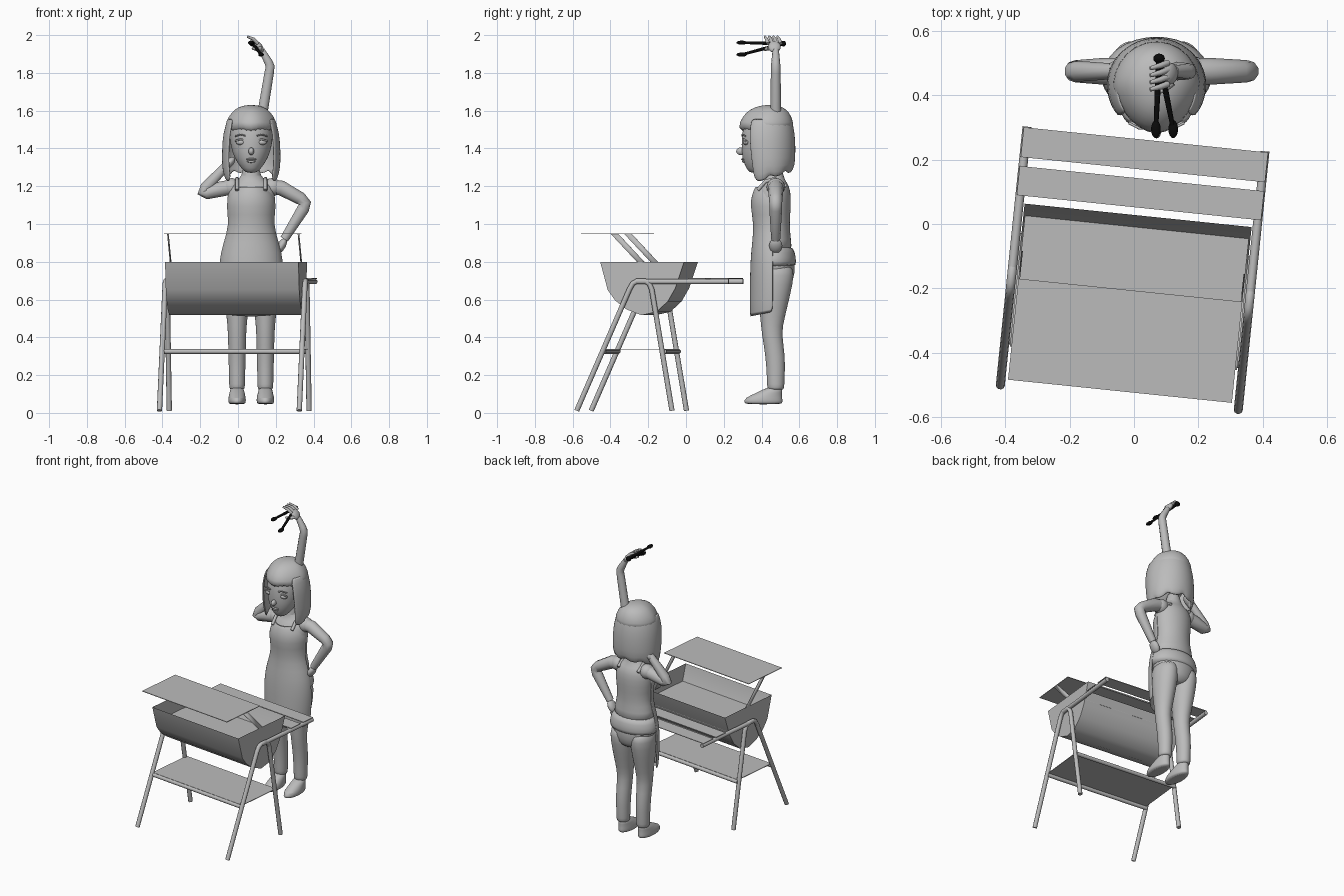
import bpy, bmesh
from math import sin, cos, radians
from mathutils import Matrix, Vector

cube = bpy.data.objects.get("Cube")
if cube:
    bpy.data.objects.remove(cube)


def material(name, value):
    mat = bpy.data.materials.new(name)
    mat.use_nodes = True
    colour = (value, value, value, 1)
    mat.diffuse_color = colour
    mat.node_tree.nodes["Principled BSDF"].inputs["Base Color"].default_value = colour
    return mat


GREY = material("plain grey", 0.5)
BLACK = material("tong black", 0.003)
CX, CY = 0.07, 0.47  # centre of the standing figure
GRILL = Matrix.Translation((0.01, 0, 0)) @ Matrix.Rotation(radians(-5.9), 4, "Z")


def finish(obj, mat=GREY, matrix=None, subdivide=False, thickness=0):
    if matrix:
        obj.data.transform(matrix)
    obj.data.materials.clear()
    obj.data.materials.append(mat)
    bpy.ops.object.select_all(action="DESELECT")
    bpy.context.view_layer.objects.active = obj
    obj.select_set(True)
    bpy.ops.object.shade_smooth_by_angle(angle=radians(50))
    if thickness:
        obj.modifiers.new("thickness", "SOLIDIFY").thickness = thickness
    if subdivide:
        obj.modifiers.new("rounding", "SUBSURF").levels = 1
    return obj


def from_bmesh(name, bm, **options):
    bmesh.ops.recalc_face_normals(bm, faces=bm.faces)
    mesh = bpy.data.meshes.new(name)
    bm.to_mesh(mesh)
    bm.free()
    obj = bpy.data.objects.new(name, mesh)
    bpy.context.collection.objects.link(obj)
    return finish(obj, **options)


def box(name, low, high, **options):
    low, high = Vector(low), Vector(high)
    bm = bmesh.new()
    bmesh.ops.create_cube(bm, size=1)
    for v in bm.verts:
        v.co = (low + high) / 2 + v.co * (high - low)
    return from_bmesh(name, bm, **options)


def ball(name, centre, size, mat=GREY, tilt=0):
    bm = bmesh.new()
    bmesh.ops.create_uvsphere(bm, u_segments=16, v_segments=10, radius=1)
    bm.transform(Matrix.Translation(centre) @ Matrix.Rotation(radians(tilt), 4, "Y")
                 @ Matrix.Diagonal((*size, 1)))
    return from_bmesh(name, bm, mat=mat)


def tube(name, points, radii, **options):
    curve = bpy.data.curves.new(name, "CURVE")
    curve.dimensions = "3D"
    curve.bevel_depth = 1
    curve.bevel_resolution = 3
    curve.use_fill_caps = True
    spline = curve.splines.new("POLY")
    spline.points.add(len(points) - 1)
    for i, (p, co) in enumerate(zip(spline.points, points)):
        p.co = (*co, 1)
        p.radius = radii[i] if isinstance(radii, (list, tuple)) else radii
    obj = bpy.data.objects.new(name, curve)
    bpy.context.collection.objects.link(obj)
    bpy.ops.object.select_all(action="DESELECT")
    bpy.context.view_layer.objects.active = obj
    obj.select_set(True)
    bpy.ops.object.convert(target="MESH")
    return finish(bpy.context.view_layer.objects.active, **options)


def loft(name, rings, x=CX, start=0, end=360, taper=0, tilt=0, jag=0, thickness=0):
    """Join elliptical rings (z, y centre, x radius, y radius); tilt and jag shape the last ring."""
    closed, seg, rows = end - start == 360, 24, []
    bm = bmesh.new()
    for k, (z, cy, rx, ry) in enumerate(rings):
        last, row = k == len(rings) - 1, []
        for i in range(seg + (not closed)):
            a = radians(start + (end - start) * i / seg)
            dz = last * (tilt * sin(a) + jag * (i % 4 == 0))
            row.append(bm.verts.new((x + rx * cos(a) * (1 - taper * max(0, -sin(a))),
                                     cy + ry * sin(a), z + dz)))
        rows.append(row)
    for low, high in zip(rows, rows[1:]):
        for i in range(seg if closed else len(low) - 1):
            j = (i + 1) % len(low)
            bm.faces.new((low[i], low[j], high[j], high[i]))
    if closed:
        bm.faces.new(rows[0])
        bm.faces.new(rows[-1])
    return from_bmesh(name, bm, subdivide=True, thickness=thickness)


# Grill trough: open half-barrel with flat ends
profile = [(-.42, .8), (-.38, .65), (-.34, .595), (-.28, .548), (-.2, .517),
           (-.12, .535), (-.06, .59), (-.02, .66), (.027, .8)]
bm = bmesh.new()
ends = [[bm.verts.new((u, v, z)) for v, z in profile] for u in (-.355, .355)]
for i in range(len(profile) - 1):
    bm.faces.new((ends[0][i], ends[0][i + 1], ends[1][i + 1], ends[1][i]))
for end in ends:
    bm.faces.new(end)
from_bmesh("grill_trough", bm, matrix=GRILL)

# Flat plates: cooking surface, raised rack, lower shelf and two rear slats
for name, half, front, back, z in (
        ("cooking_surface", .35, -.385, -.01, .69), ("raised_rack", .35, -.523, -.207, .948),
        ("lower_shelf", .37, -.4, -.08, .337), ("rear_slat_outer", .382, .17, .263, .712),
        ("rear_slat_inner", .382, .051, .142, .712)):
    box(name, (-half, front, z - .002), (half, back, z + .002), matrix=GRILL)

# Bent tube legs, handle bars and rack supports at both ends
arch = [(-.543, .012), (-.262, .655), (-.245, .685), (-.222, .698),
        (-.18, .698), (-.158, .685), (-.144, .655), (-.036, .012)]
for side, label in ((-1, "right"), (1, "left")):
    u = side * .372
    tube(label + "_leg_frame", [(u, v, z) for v, z in arch], .014, matrix=GRILL)
    tube(label + "_handle_bar", [(u, -.22, .695), (u, .266, .695)], .014, matrix=GRILL)
    bm = bmesh.new()
    bm.faces.new([bm.verts.new((side * .35, v, z)) for v, z in
                  ((-.365, .948), (-.325, .948), (-.12, .73), (-.16, .73))])
    from_bmesh(label + "_rack_support", bm, matrix=GRILL, thickness=.005)
for v, label in ((-.4, "front"), (-.078, "back")):
    tube(label + "_shelf_rail", [(-.372, v, .325), (.372, v, .325)], .013, matrix=GRILL)

# Trousers, feet
loft("pelvis", [(.66, .47, .07, .07), (.7, .47, .125, .1), (.78, .47, .155, .112),
                (.88, .46, .14, .1)])
for side, label in ((-1, "right"), (1, "left")):
    x = CX + side * .075
    loft(label + "_leg", [(.12, .475, .034, .036), (.13, .475, .042, .046), (.17, .475, .042, .046),
                          (.3, .475, .046, .053), (.42, .452, .048, .052), (.5, .458, .054, .064),
                          (.62, .465, .071, .086), (.74, .475, .078, .103), (.79, .475, .06, .08)], x)
    loft(label + "_foot", [(.045, .41, .04, .095), (.055, .41, .047, .103), (.08, .41, .047, .1),
                           (.105, .44, .04, .068), (.14, .475, .034, .038)], x)

# Torso, shirt hem and neck
loft("torso", [(.84, .46, .15, .11), (.92, .46, .135, .095), (1, .46, .112, .088),
               (1.1, .455, .13, .102), (1.18, .465, .125, .09), (1.22, .47, .1, .065),
               (1.245, .47, .045, .045), (1.34, .46, .042, .045)])
loft("shirt_hem", [(.765, .465, .166, .117), (.8, .465, .17, .12), (.85, .463, .158, .115),
                   (.89, .46, .143, .102)])

# Apron wrapped round the front half, with shoulder straps
loft("apron", [(1.2, .46, .085, .092), (1.16, .46, .12, .11), (1.1, .46, .135, .122),
               (1, .46, .115, .1), (.9, .46, .148, .11), (.8, .46, .173, .12),
               (.65, .46, .172, .122), (.53, .46, .16, .122)],
     start=180, end=360, tilt=.025, thickness=.006)
for side in (-1, 1):
    tube("apron_strap", [(CX + side * .075, y, z) for y, z in
                         ((.38, 1.18), (.42, 1.225), (CY, 1.24), (.53, 1.2))], .01)

# Head and face
loft("head", [(1.27, .365, .025, .025), (1.29, .375, .05, .055), (1.35, .4, .092, .105),
              (1.42, .42, .112, .127), (1.5, .425, .118, .13), (1.58, .43, .09, .1),
              (1.61, .44, .04, .05)])
ball("nose", (CX, .29, 1.385), (.015, .024, .02))
ball("upper_lip", (CX, .302, 1.343), (.028, .01, .006))
ball("lower_lip", (CX, .306, 1.331), (.022, .01, .007))
for side, label in ((-1, "right"), (1, "left")):
    x = CX + side * .055
    ball(label + "_eye", (x, .318, 1.432), (.027, .016, .014))
    tube(label + "_eyelid", [(x + d, .306 + abs(d) / 3, 1.449 - abs(d) / 3)
                             for d in (-.03, -.015, 0, .015, .03)], .005)
    tube(label + "_eyebrow", [(x - side * .025, .297, 1.467), (x, .298, 1.474),
                              (x + side * .03, .314, 1.465)], .004)

# Bobbed hair: crown with fringe, and a curtain open at the face
loft("hair_crown", [(1.63, .44, .02, .02), (1.622, .44, .065, .07), (1.595, .433, .105, .115),
                    (1.54, .425, .138, .145), (1.475, .425, .148, .153)], taper=.22, jag=.02)
loft("hair_curtain", [(1.56, .425, .125, .135), (1.48, .425, .15, .152), (1.4, .43, .155, .151),
                      (1.3, .435, .157, .142), (1.235, .435, .14, .125)],
     start=-38, end=218, tilt=.035, jag=.025, thickness=.012)


# Arms: hip arm, bent arm at the head, and the raised arm
def arm(name, path, radii):
    tube(name, [(x, CY + .005, z) for x, z in path], radii)


arm("left_arm", [(.15, 1.2), (.23, 1.19), (.33, 1.135), (.355, 1.11), (.345, 1.08), (.245, .92)],
    [.042, .042, .036, .034, .034, .024])
ball("left_hand", (.23, .475, .885), (.022, .035, .045), tilt=30)
arm("right_arm", [(-.01, 1.2), (-.09, 1.185), (-.165, 1.165), (-.185, 1.17), (-.17, 1.195), (-.06, 1.31)],
    [.042, .042, .036, .034, .032, .024])
ball("right_hand", (-.05, .475, 1.32), (.022, .035, .045), tilt=45)
for x, label in ((-.035, "right"), (.18, "left")):
    ball(label + "_sleeve", (x, .475, 1.195), (.05, .048, .048))
arm("raised_arm", [(.11, 1.5), (.135, 1.62), (.165, 1.8), (.17, 1.835), (.16, 1.86), (.125, 1.92)],
    [.032, .028, .026, .025, .023, .017])
ball("raised_palm", (.112, .468, 1.938), (.018, .034, .035), tilt=-35)
for i in range(4):
    y = .43 + i * .022
    tube("raised_finger", [(.105, y + .005, 1.955), (.08, y - .004, 1.98), (.05, y - .012, 1.992)],
         [.01, .009, .006])
tube("raised_thumb", [(.12, .44, 1.93), (.095, .418, 1.925), (.075, .41, 1.93)], [.011, .009, .006])

# Tongs held in the raised hand
hinge = (.078, .515, 1.955)
ball("tong_hinge", hinge, (.018, .015, .015), BLACK)
for x, z in ((.068, 1.96), (.122, 1.897)):
    tip = (x, .295, z)
    middle = [(a + b) / 2 for a, b in zip(hinge, tip)]
    tube("tong_blade", [hinge, middle, tip], [.009, .009, .007], mat=BLACK)
    ball("tong_tip", tip, (.015, .028, .011), BLACK)
